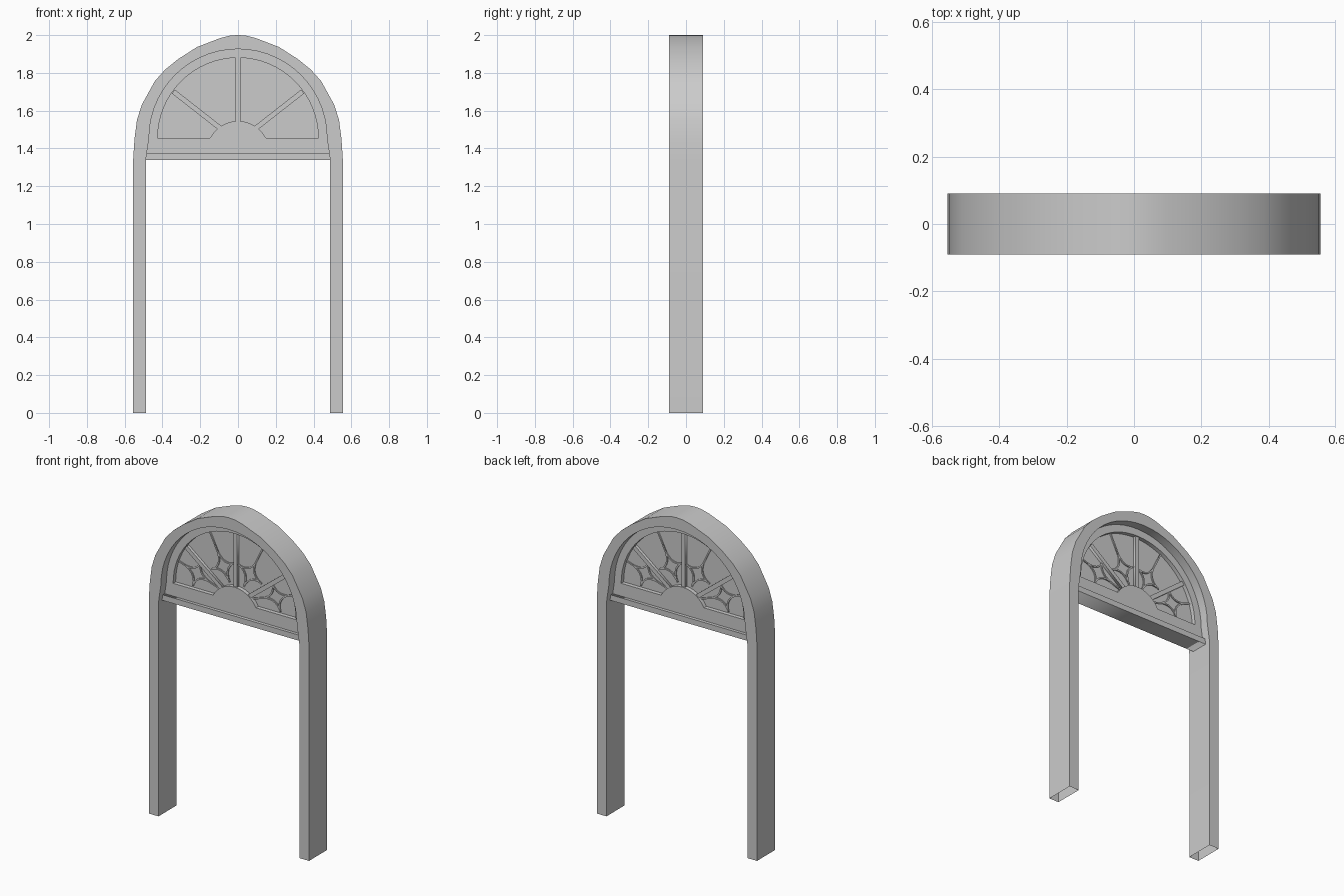
import bpy, bmesh
from math import sin, cos, pi, radians, hypot, asin
from mathutils import Vector

if "Cube" in bpy.data.objects:
    bpy.data.objects.remove(bpy.data.objects["Cube"])

CZ = 1.455      # springing height of the fan window
R_IN = 0.471    # inner radius of the arch
R_FAN = 0.425   # radius of the fan opening


def arc(cx, cz, r, a0, a1, n):
    return [(cx + r * cos(a0 + (a1 - a0) * i / n),
             cz + r * sin(a0 + (a1 - a0) * i / n)) for i in range(n + 1)]


def plate(name, outlines, half_depth, smooth=False, open_base=False):
    """Filled x-z outlines (nested ones are holes) extruded along y."""
    cu = bpy.data.curves.new(name + "_profile", 'CURVE')
    cu.dimensions = '2D'
    cu.fill_mode = 'BOTH'
    cu.extrude = half_depth
    for pts in outlines:
        sp = cu.splines.new('POLY')
        sp.points.add(len(pts) - 1)
        for p, (x, z) in zip(sp.points, pts):
            p.co = (x, z, 0, 1)
        sp.use_cyclic_u = True
    tmp = bpy.data.objects.new(name + "_tmp", cu)
    bpy.context.collection.objects.link(tmp)
    bpy.context.view_layer.update()
    me = bpy.data.meshes.new_from_object(tmp)
    bpy.data.objects.remove(tmp)
    bm = bmesh.new()
    bm.from_mesh(me)
    for v in bm.verts:
        x, y, z = v.co
        v.co = (x, -z, y)
    bmesh.ops.remove_doubles(bm, verts=bm.verts, dist=1e-5)
    if open_base:
        base = [f for f in bm.faces if all(v.co.z < 1e-4 for v in f.verts)]
        bmesh.ops.delete(bm, geom=base, context='FACES_ONLY')
    bmesh.ops.recalc_face_normals(bm, faces=bm.faces)
    bm.to_mesh(me)
    bm.free()
    me.name = name
    ob = bpy.data.objects.new(name, me)
    bpy.context.collection.objects.link(ob)
    if smooth:
        bpy.ops.object.select_all(action='DESELECT')
        ob.select_set(True)
        bpy.context.view_layer.objects.active = ob
        bpy.ops.object.shade_smooth_by_angle(angle=radians(30))
    return ob


def strip(pts, w):
    """Closed outline of a band of width w along a polyline."""
    left, right = [], []
    for i, p in enumerate(pts):
        a, b = pts[max(i - 1, 0)], pts[min(i + 1, len(pts) - 1)]
        dx, dz = b[0] - a[0], b[1] - a[1]
        k = w / 2 / hypot(dx, dz)
        left.append((p[0] - dz * k, p[1] + dx * k))
        right.append((p[0] + dz * k, p[1] - dx * k))
    return left + right[::-1]


# Arched frame with two legs, open underneath
half = [(.555, 0), (.555, 1.34), (.548, 1.45), (.535, 1.55), (.51, 1.63), (.44, 1.757),
        (.385, 1.818), (.317, 1.873), (.217, 1.937), (.095, 1.984), (.04, 1.998)]
outer = half + [(0, 2.0)] + [(-x, z) for x, z in half[::-1]]
inner_arch = [(.488, 1.34)] + arc(0, CZ, R_IN, 0, pi, 28) + [(-.488, 1.34)]
inner = [(.488, 0)] + inner_arch + [(-.488, 0)]
plate("arch_frame", [outer + inner[::-1]], 0.09, smooth=True, open_base=True)

# Transom bar across the legs
plate("transom_bar", [[(-.488, 1.34), (.488, 1.34), (.488, 1.375), (-.488, 1.375)]], 0.055)

# Panel with the fan shaped opening around a rounded hub
HUB_Z, HUB_R = 1.378, 0.167
a = asin((CZ - HUB_Z) / HUB_R)
fan = arc(0, CZ, R_FAN, 0, pi, 32) + arc(0, HUB_Z, HUB_R, pi - a, a, 12)
panel = [(.483, 1.375)] + arc(0, CZ, R_IN, 0, pi, 28) + [(-.483, 1.375)]
plate("fan_panel", [panel, fan], 0.035, smooth=True)

# Glass pane
plate("glass_pane", [arc(0, CZ - .01, R_FAN + .012, 0, pi, 24)], 0.01)

# Spokes
for name, p, q in (("centre_spoke", (0, 1.53), (0, 1.885)),
                   ("right_spoke", (.085, 1.50), (.342, 1.701)),
                   ("left_spoke", (-.085, 1.50), (-.342, 1.701))):
    plate(name, [strip([p, q], 0.026)], 0.028)

# Leaded tracery: a concave four pointed star with stems in each pane
for pane, (deg, r, radial, side, gap) in enumerate(
        ((19, .29, .085, .075, .09), (64, .21, .085, .075, .09),
         (116, .21, .085, .075, .09), (161, .29, .085, .075, .09))):
    u = Vector((cos(radians(deg)), sin(radians(deg))))
    t = Vector((-u.y, u.x))
    c = Vector((0, CZ)) + u * r
    tips = [u * radial, t * side, -u * radial, -t * side]
    for i in range(4):
        p, q = tips[i], tips[(i + 1) % 4]
        m = (p + q) * 0.12
        curve = [c + p * (1 - s) ** 2 + m * 2 * s * (1 - s) + q * s * s
                 for s in (k / 8 for k in range(9))]
        plate(f"tracery_arc_{pane}_{i}", [strip([tuple(v) for v in curve], 0.009)], 0.017)
    ends = [u * (R_FAN + .005 - r), t * gap, -u * (r - .11), -t * gap]
    for i in range(4):
        if (ends[i] - tips[i]).length > 0.004:
            plate(f"tracery_stem_{pane}_{i}",
                  [strip([tuple(c + tips[i]), tuple(c + ends[i])], 0.009)], 0.017)
